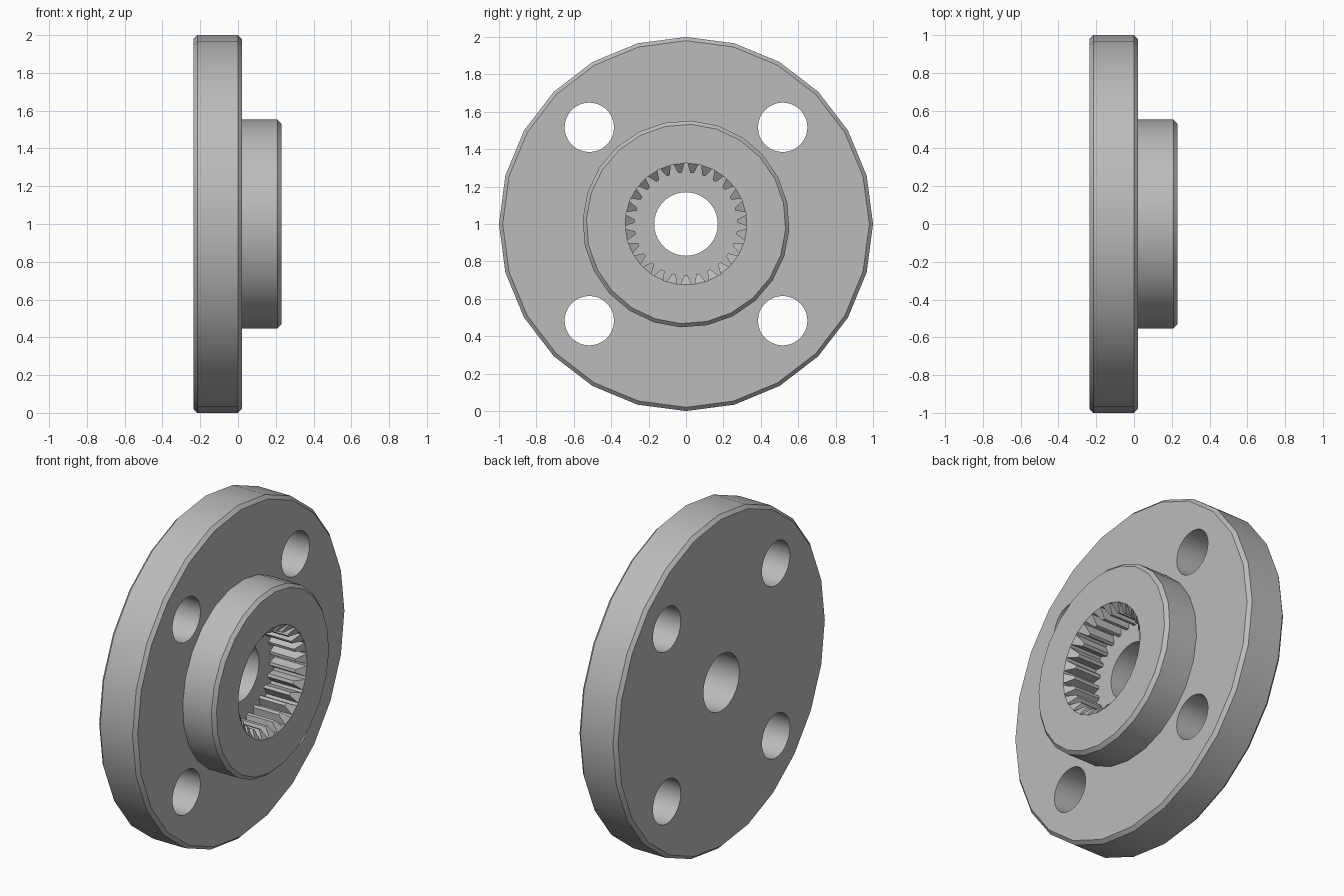
import bpy, bmesh
from math import cos, sin, pi, radians

if "Cube" in bpy.data.objects:
    bpy.data.objects.remove(bpy.data.objects["Cube"], do_unlink=True)

grey = bpy.data.materials.new("steel grey")
grey.use_nodes = True
colour = (0.5, 0.5, 0.5, 1)
grey.diffuse_color = colour
grey.node_tree.nodes["Principled BSDF"].inputs["Base Color"].default_value = colour

CENTRE_Z = 1.0
BACK, STEP, FRONT = -0.235, 0.02, 0.23   # stations along the axle
CHAMFER = 0.02


def point(x, r, a):
    """Position on a circle around the axle, angle measured from the top."""
    return (x, r * sin(a), CENTRE_Z + r * cos(a))


def ring(bm, x, r, sides, turn=0.0):
    return [bm.verts.new(point(x, r, turn + 2 * pi * i / sides)) for i in range(sides)]


def skin(bm, a, b):
    for i in range(len(a)):
        j = (i + 1) % len(a)
        bm.faces.new((a[i], a[j], b[j], b[i]))


def finish(bm, name):
    bmesh.ops.recalc_face_normals(bm, faces=bm.faces)
    mesh = bpy.data.meshes.new(name)
    bm.to_mesh(mesh)
    bm.free()
    mesh.materials.append(grey)
    obj = bpy.data.objects.new(name, mesh)
    bpy.context.collection.objects.link(obj)
    return obj


def activate(obj):
    bpy.ops.object.select_all(action='DESELECT')
    obj.select_set(True)
    bpy.context.view_layer.objects.active = obj


def smooth(obj):
    activate(obj)
    bpy.ops.object.shade_smooth_by_angle(angle=radians(25))


# Flange disc with chamfered rims
bm = bmesh.new()
profile = [(BACK, 1 - CHAMFER), (BACK + CHAMFER, 1), (STEP - CHAMFER, 1), (STEP, 1 - CHAMFER)]
rings = [ring(bm, x, r, 24) for x, r in profile]
for a, b in zip(rings, rings[1:]):
    skin(bm, a, b)
bm.faces.new(rings[0])
bm.faces.new(rings[-1])
flange = finish(bm, "flange")

# Centre bore and four bolt holes, cut through the flange
bm = bmesh.new()
holes = [(0, 0, 0.17, 40)] + [(y, z, 0.132, 36) for y in (-0.517, 0.517) for z in (-0.517, 0.517)]
for y, z, r, sides in holes:
    ends = [ring(bm, x, r, sides) for x in (BACK - 0.1, STEP + 0.1)]
    for v in ends[0] + ends[1]:
        v.co.y += y
        v.co.z += z
    skin(bm, *ends)
    bm.faces.new(ends[0])
    bm.faces.new(ends[1])
cutter = finish(bm, "hole_cutter")
cutter.hide_render = True
cut = flange.modifiers.new("holes", 'BOOLEAN')
cut.operation, cut.solver, cut.object = 'DIFFERENCE', 'EXACT', cutter
activate(flange)
bpy.ops.object.modifier_apply(modifier=cut.name)
bpy.data.objects.remove(cutter, do_unlink=True)
smooth(flange)

# Hub outer wall with chamfered front rim
bm = bmesh.new()
turn = radians(3)
wall = [ring(bm, x, r, 24, turn) for x, r in
        ((STEP, 0.553), (FRONT - CHAMFER, 0.553), (FRONT, 0.533))]
skin(bm, wall[0], wall[1])
skin(bm, wall[1], wall[2])

# Splined socket: tapered teeth whose front ends slope back from the hub face
TEETH, ROOT, TIP = 27, 0.325, 0.275
pitch = 2 * pi / TEETH
mouth, floor = [], []
for i in range(TEETH):
    mid = pi + i * pitch
    spans = [(-0.39, ROOT, FRONT), (-0.14, TIP, FRONT - 0.04),
             (0.14, TIP, FRONT - 0.04), (0.39, ROOT, FRONT)]
    top = [bm.verts.new(point(x, r, mid + s * pitch)) for s, r, x in spans]
    low = [bm.verts.new(point(STEP, r, mid + s * pitch)) for s, r, x in spans]
    bm.faces.new(top)
    for k in range(3):
        bm.faces.new((top[k], top[k + 1], low[k + 1], low[k]))
    mouth += [top[0], top[3]]
    floor += [low[0], low[3]]
for i in range(1, len(mouth), 2):
    j = (i + 1) % len(mouth)
    bm.faces.new((mouth[i], mouth[j], floor[j], floor[i]))

# Hub front face between the rim and the socket mouth
loops = []
for loop in (wall[2], mouth):
    for a, b in zip(loop, loop[1:] + loop[:1]):
        loops.append(bm.edges.get((a, b)) or bm.edges.new((a, b)))
bmesh.ops.bridge_loops(bm, edges=loops)
smooth(finish(bm, "splined_hub"))
